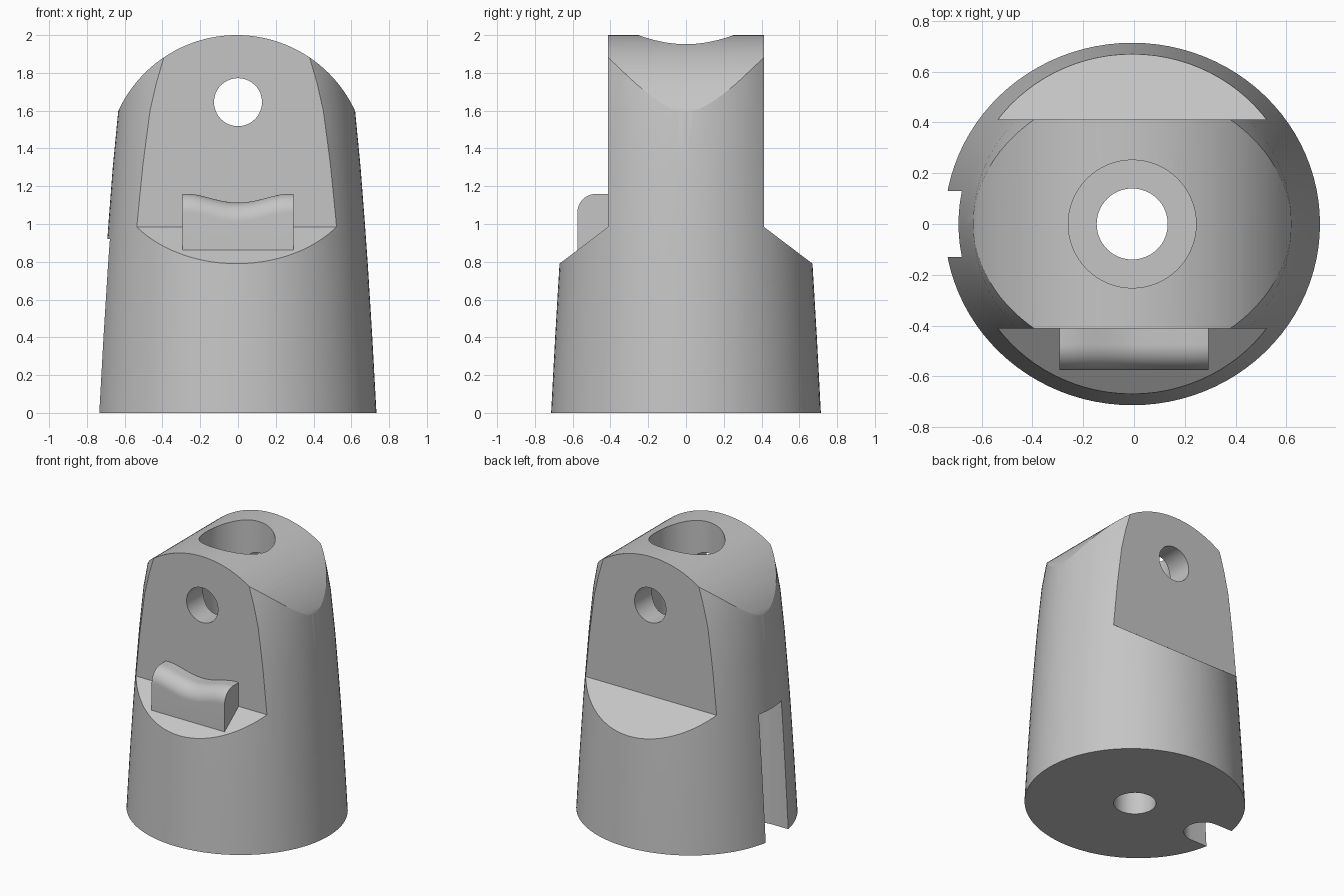
import bpy, bmesh, math

if "Cube" in bpy.data.objects:
    bpy.data.objects.remove(bpy.data.objects["Cube"])

CX = -0.007          # body axis (the side slot shifts the overall centre)
RATIO = 0.965        # y / x ratio of the oval body

grey = bpy.data.materials.new("plain grey")
grey.diffuse_color = (0.56, 0.56, 0.56, 1)
grey.use_nodes = True
grey.node_tree.nodes["Principled BSDF"].inputs["Base Color"].default_value = grey.diffuse_color


def make(name, bm):
    bmesh.ops.recalc_face_normals(bm, faces=bm.faces)
    me = bpy.data.meshes.new(name)
    bm.to_mesh(me)
    bm.free()
    me.materials.append(grey)
    ob = bpy.data.objects.new(name, me)
    bpy.context.collection.objects.link(ob)
    return ob


def loft(name, rings):
    """Skin a list of equal-length closed rings and cap both ends."""
    bm = bmesh.new()
    vs = [[bm.verts.new(p) for p in r] for r in rings]
    n = len(vs[0])
    for a, b in zip(vs, vs[1:]):
        for i in range(n):
            j = (i + 1) % n
            bm.faces.new((a[i], a[j], b[j], b[i]))
    bm.faces.new(vs[0])
    bm.faces.new(vs[-1])
    return make(name, bm)


def circle(n, r, ry=None):
    ry = r if ry is None else ry
    return [(r * math.cos(2 * math.pi * i / n), ry * math.sin(2 * math.pi * i / n)) for i in range(n)]


def rod_z(name, x, r, z0, z1):
    return loft(name, [[(x + u, v, z) for u, v in circle(64, r)] for z in (z0, z1)])


def cut(ob, cutter, op='DIFFERENCE'):
    m = ob.modifiers.new("cut", 'BOOLEAN')
    m.operation = op
    m.solver = 'EXACT'
    m.object = cutter
    bpy.context.view_layer.objects.active = ob
    bpy.ops.object.modifier_apply(modifier=m.name)
    bpy.data.objects.remove(cutter)


def smooth(ob, angle):
    bpy.ops.object.select_all(action='DESELECT')
    ob.select_set(True)
    bpy.context.view_layer.objects.active = ob
    bpy.ops.object.shade_smooth_by_angle(angle=math.radians(angle))


# Tapered oval body
profile = [(0, .74), (.4, .718), (.79, .694), (1, .679), (1.3, .656),
           (1.6, .627), (1.75, .602), (1.89, .574), (2.1, .52)]
body = loft("body", [[(CX + u, v, z) for u, v in circle(96, r, r * RATIO)] for z, r in profile])

# Arched top
R = 0.69
arch = [(CX + R * math.cos(math.pi * i / 64), 2 - R + R * math.sin(math.pi * i / 64)) for i in range(65)]
arch += [(-1.2, 1.3), (-1.2, -.2), (1.2, -.2), (1.2, 1.3)]
cut(body, loft("arch_cutter", [[(x, y, z) for x, z in arch] for y in (-1, 1)]), 'INTERSECT')

# Flat cheeks with sloping shoulders, front and back
for s in (-1, 1):
    side = [(.412, .985), (.412, 2.3), (1.0, 2.3), (1.0, .54)]
    cut(body, loft("cheek_cutter", [[(x, s * y, z) for y, z in side] for x in (-1, 1)]))

# Vertical through hole, wide top bore and cross pin hole
cut(body, rod_z("hole_cutter", CX, .14, -.2, 2.2))
cut(body, rod_z("bore_cutter", CX, .252, 1.0, 2.3))
cut(body, loft("pin_cutter", [[(u, y, 1.645 + v) for u, v in circle(64, .127)] for y in (-1, 1)]))

# Round-ended slot on the left side
slot = [(-.60 + .13 * math.cos(a), .13 * math.sin(a))
        for a in [-math.pi / 2 + math.pi * i / 24 for i in range(25)]]
slot += [(-1, .13), (-1, -.13)]
cut(body, loft("slot_cutter", [[(x, y, z) for x, y in slot] for z in (-.2, .92)]))
smooth(body, 18)

# Front catch with rounded lip and dipped top
rings = []
for i in range(25):
    t = -1 + i / 12
    dip = .047 * (.5 + .5 * math.cos(math.pi * min(1, abs(t) * 1.12))) ** .8
    ring = [(-.38, .80), (-.38, 1.16 - dip)]
    for k in range(13):
        a = math.pi / 2 * k / 12
        ring.append((-.475 - .1 * math.sin(a), 1.06 - dip + .1 * math.cos(a)))
    ring.append((-.575, .80))
    rings.append([(.294 * t, y, z) for y, z in ring])
catch = loft("front_catch", rings)
smooth(catch, 30)
